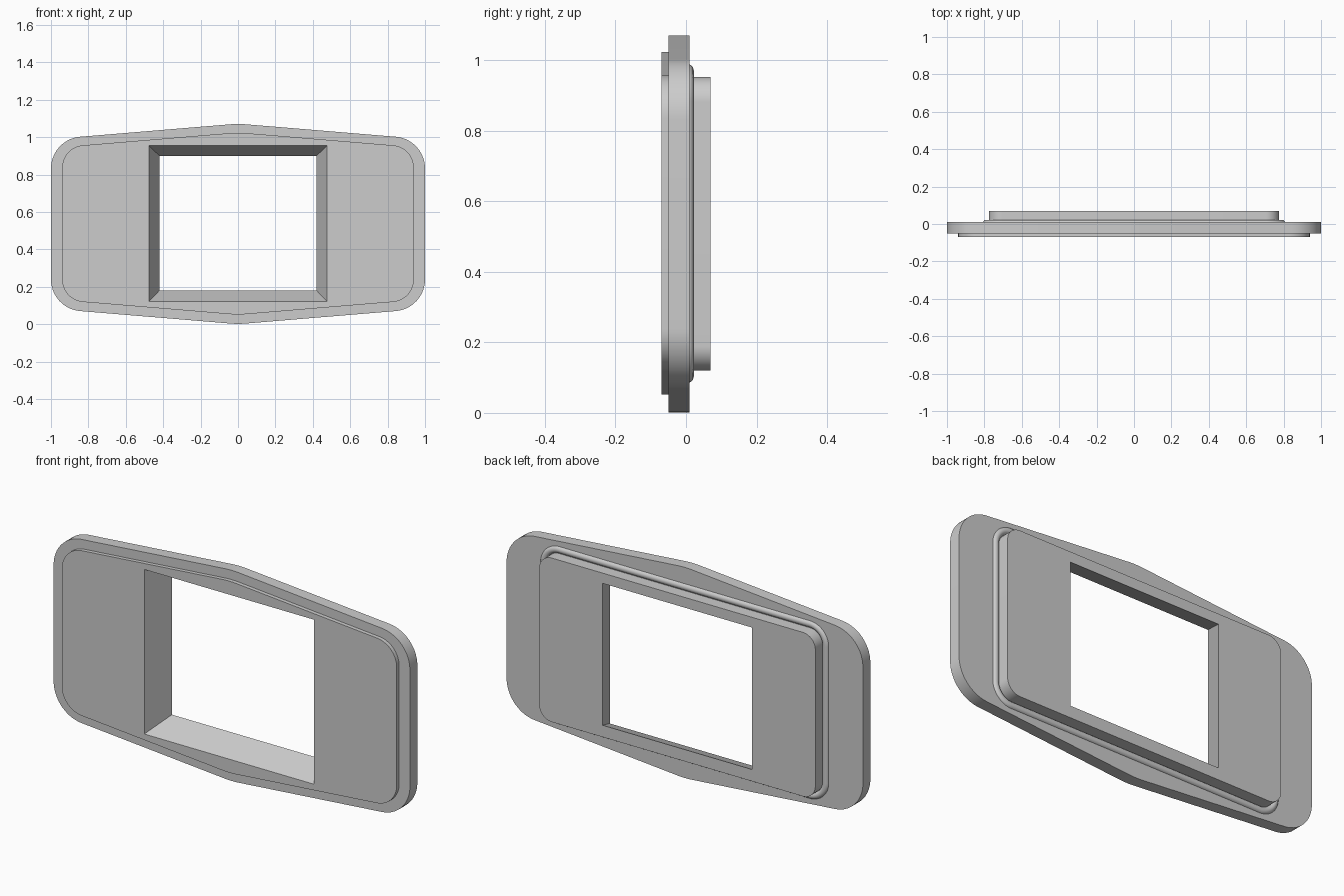
import bpy, bmesh, math
from mathutils import Vector

if "Cube" in bpy.data.objects:
    bpy.data.objects.remove(bpy.data.objects["Cube"])

grey = bpy.data.materials.new("plain grey")
grey.use_nodes = True
COLOUR = (0.604, 0.604, 0.604, 1)
grey.diffuse_color = COLOUR
grey.node_tree.nodes["Principled BSDF"].inputs["Base Color"].default_value = COLOUR


def fillet(corners, steps=12):
    """Round each (x, z, radius) corner of a closed outline."""
    out = []
    for i, (x, z, r) in enumerate(corners):
        p = Vector((x, z))
        a = (Vector(corners[i - 1][:2]) - p).normalized()
        b = (Vector(corners[(i + 1) % len(corners)][:2]) - p).normalized()
        half = a.angle(b) / 2
        centre = p + (a + b).normalized() * r / math.sin(half)
        start = p + a * r / math.tan(half) - centre
        end = p + b * r / math.tan(half) - centre
        for k in range(steps + 1):
            out.append(centre + start.lerp(end, k / steps).normalized() * r)
    return out


def hexagon(w, low, high, slope, r):
    """Wide plate outline with shallow peaks at top and bottom."""
    d = slope * w
    return fillet([(0, low, .5), (w, low + d, r), (w, high - d, r),
                   (0, high, .5), (-w, high - d, r), (-w, low + d, r)])


def rectangle(w, low, high, r):
    return fillet([(w, low, r), (w, high, r), (-w, high, r), (-w, low, r)])


def loft(name, front, back, y0, y1):
    """Solid between a front outline and a back outline."""
    bm = bmesh.new()
    f = [bm.verts.new((p[0], y0, p[1])) for p in front]
    b = [bm.verts.new((p[0], y1, p[1])) for p in back]
    bm.faces.new(f)
    bm.faces.new(b[::-1])
    for i in range(len(f)):
        j = (i + 1) % len(f)
        bm.faces.new((f[j], f[i], b[i], b[j]))
    bmesh.ops.recalc_face_normals(bm, faces=bm.faces)
    mesh = bpy.data.meshes.new(name)
    bm.to_mesh(mesh)
    bm.free()
    mesh.materials.append(grey)
    obj = bpy.data.objects.new(name, mesh)
    bpy.context.collection.objects.link(obj)
    return obj


def select(obj):
    bpy.ops.object.select_all(action="DESELECT")
    obj.select_set(True)
    bpy.context.view_layer.objects.active = obj


def opening(y):
    """Tapered window outline at depth y."""
    t = (y + .07) / .14
    w, low, high = .477 - .057 * t, .12 + .06 * t, .955 - .055 * t
    return [(w, low), (w, high), (-w, high), (-w, low)]


# Window cutter, wider at the front
cutter = loft("window_cutter", opening(-.14), opening(.14), -.14, .14)
cutter.hide_render = True

# Flange, raised front plate and rear plug
flange = hexagon(1, 0, 1.072, .083, .17)
face = hexagon(.94, .05, 1.025, .083, .12)
plug = rectangle(.775, .12, .952, .07)
for name, shape, y0, y1 in (("flange", flange, -.05, .01),
                            ("front_plate", face, -.07, -.05),
                            ("rear_plug", plug, .01, .07)):
    part = loft(name, shape, shape, y0, y1)
    cut = part.modifiers.new("window", "BOOLEAN")
    cut.operation = "DIFFERENCE"
    cut.solver = "EXACT"
    cut.object = cutter
    select(part)
    bpy.ops.object.modifier_apply(modifier=cut.name)
    bpy.ops.object.shade_smooth_by_angle(angle=math.radians(30))
bpy.data.objects.remove(cutter)

# Round sealing bead around the plug
curve = bpy.data.curves.new("sealing_bead", "CURVE")
curve.dimensions = "3D"
curve.bevel_depth = .018
curve.bevel_resolution = 4
path = rectangle(.792, .103, .971, .088)
spline = curve.splines.new("POLY")
spline.points.add(len(path) - 1)
for point, p in zip(spline.points, path):
    point.co = (p.x, .004, p.y, 1)
spline.use_cyclic_u = True
curve.materials.append(grey)
bead = bpy.data.objects.new("sealing_bead", curve)
bpy.context.collection.objects.link(bead)
select(bead)
bpy.ops.object.convert(target="MESH")
bpy.ops.object.shade_smooth_by_angle(angle=math.radians(40))
